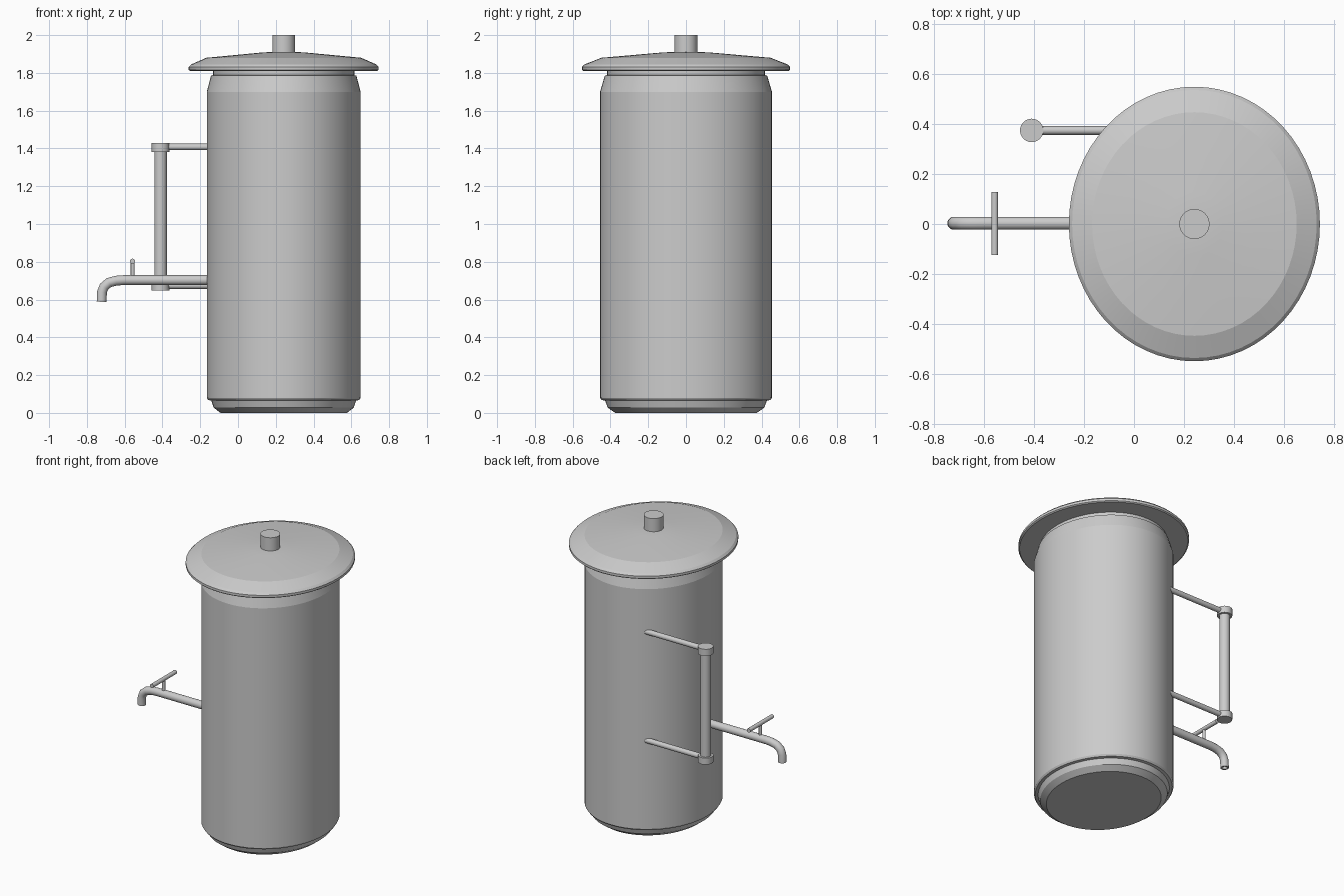
import bpy, bmesh, math
from mathutils import Vector

if "Cube" in bpy.data.objects:
    bpy.data.objects.remove(bpy.data.objects["Cube"])

CX = 0.242  # axis of the tank
steel = bpy.data.materials.new("grey steel")
steel.diffuse_color = (0.6, 0.6, 0.6, 1)
steel.use_nodes = True
steel.node_tree.nodes["Principled BSDF"].inputs["Base Color"].default_value = steel.diffuse_color


def finish(name, bm, angle=30):
    bmesh.ops.recalc_face_normals(bm, faces=bm.faces)
    mesh = bpy.data.meshes.new(name)
    bm.to_mesh(mesh)
    bm.free()
    mesh.materials.append(steel)
    ob = bpy.data.objects.new(name, mesh)
    bpy.context.collection.objects.link(ob)
    bpy.ops.object.select_all(action='DESELECT')
    ob.select_set(True)
    bpy.context.view_layer.objects.active = ob
    bpy.ops.object.shade_smooth_by_angle(angle=math.radians(angle))
    return ob


def bridge(bm, a, b):
    n = len(a)
    for i in range(n):
        bm.faces.new((a[i], a[(i + 1) % n], b[(i + 1) % n], b[i]))


def lathe(name, profile, sides=64, angle=10):
    """Capped elliptical turning; profile rows are (x radius, y radius, z)."""
    bm = bmesh.new()
    rings = []
    for rx, ry, z in profile:
        rings.append([bm.verts.new((CX + rx * math.cos(t), ry * math.sin(t), z))
                      for t in (2 * math.pi * i / sides for i in range(sides))])
    for a, b in zip(rings, rings[1:]):
        bridge(bm, a, b)
    bm.faces.new(rings[0])
    bm.faces.new(rings[-1])
    return finish(name, bm, angle)


def tube(name, path, r, sides=20, bore=0.0):
    """Round bar along a path; a bore leaves a recess in its far end."""
    pts = [Vector(p) for p in path]
    bm = bmesh.new()

    def ring(p, d, radius):
        side = Vector((0, 1, 0)) if abs(d.y) < 0.9 else Vector((1, 0, 0))
        up = d.cross(side).normalized()
        return [bm.verts.new(p + radius * (side * math.cos(t) + up * math.sin(t)))
                for t in (2 * math.pi * i / sides for i in range(sides))]

    rings = []
    for i, p in enumerate(pts):
        d = (pts[min(i + 1, len(pts) - 1)] - pts[max(i - 1, 0)]).normalized()
        rings.append(ring(p, d, r))
    if bore:
        rings.append(ring(pts[-1], d, bore))
        rings.append(ring(pts[-1] - d * 0.03, d, bore))
    for a, b in zip(rings, rings[1:]):
        bridge(bm, a, b)
    bm.faces.new(rings[0])
    bm.faces.new(rings[-1])
    return finish(name, bm, 35)


# Tank with stepped foot, shoulder and neck
lathe("tank_body", [
    (0.335, 0.375, 0.0), (0.371, 0.415, 0.028), (0.383, 0.428, 0.065),
    (0.400, 0.447, 0.068), (0.407, 0.455, 0.080), (0.407, 0.455, 1.70),
    (0.385, 0.430, 1.785), (0.374, 0.418, 1.788), (0.374, 0.418, 1.82)])

# Wide shallow lid and its knob
lathe("lid", [
    (0.495, 0.543, 1.81), (0.503, 0.550, 1.816), (0.503, 0.550, 1.832),
    (0.490, 0.537, 1.845), (0.410, 0.448, 1.88), (0.115, 0.128, 1.908),
    (0.0605, 0.0605, 1.911)], angle=8)
lathe("lid_knob", [(0.0605, 0.0605, 1.90), (0.0605, 0.0605, 2.0)], 32, 30)

# Tap: curved spout, stem and cross handle
TY, TZ = 0.003, 0.703
tube("tap_spout", [
    (-0.10, TY, TZ), (-0.605, TY, TZ), (-0.645, TY, 0.700), (-0.683, TY, 0.690),
    (-0.709, TY, 0.668), (-0.720, TY, 0.640), (-0.722, TY, 0.588)], 0.026, 20, 0.016)
tube("tap_stem", [(-0.558, TY, 0.71), (-0.558, TY, 0.803)], 0.010, 16)
tube("tap_handle", [(-0.558, -0.124, 0.803), (-0.558, 0.128, 0.803)], 0.0135, 16)

# Level gauge: upright tube with an end cap and arm at each end
GX, GY = -0.41, 0.375
tube("gauge_tube", [(GX, GY, 0.66), (GX, GY, 1.42)], 0.033, 24)
for tag, z0, z1, za in (("lower", 0.648, 0.692, 0.674), ("upper", 1.382, 1.428, 1.408)):
    tube(tag + "_gauge_cap", [(GX, GY, z0), (GX, GY, z1)], 0.047, 24)
    tube(tag + "_gauge_arm", [(GX, GY, za), (0.04, GY, za)], 0.0175, 16)
